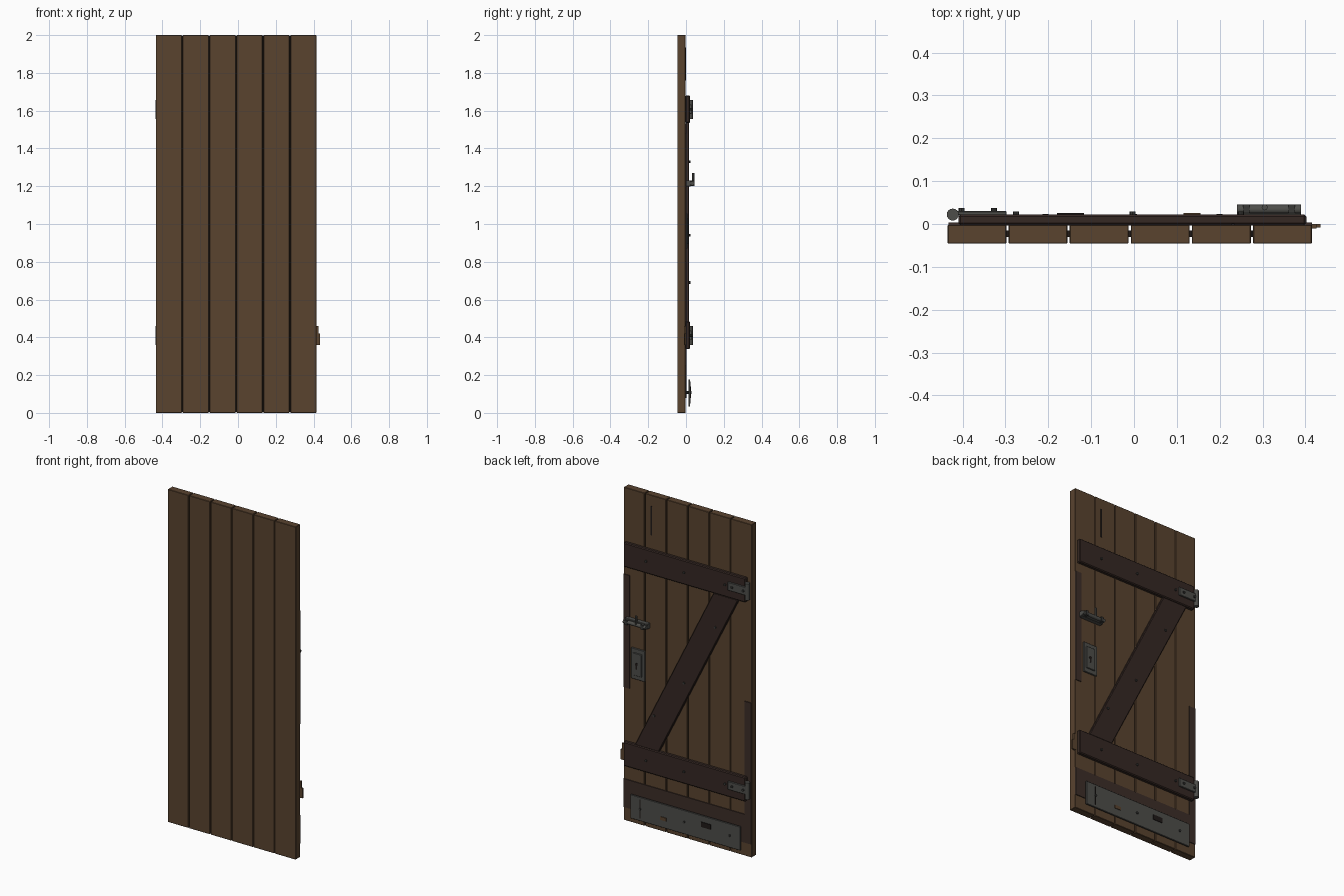
import bpy
import bmesh
from math import pi
from mathutils import Matrix

cube = bpy.data.objects.get("Cube")
if cube:
    bpy.data.objects.remove(cube, do_unlink=True)


def material(name, rgb):
    m = bpy.data.materials.new(name)
    m.use_nodes = True
    m.diffuse_color = (*rgb, 1)
    bsdf = m.node_tree.nodes["Principled BSDF"]
    bsdf.inputs["Base Color"].default_value = (*rgb, 1)
    bsdf.inputs["Roughness"].default_value = 0.8
    return m


WOOD = material("brown wood", (0.10, 0.056, 0.028))
DARK = material("dark brown wood", (0.036, 0.021, 0.017))
STAIN = material("stained wood", (0.045, 0.027, 0.021))
IRON = material("grey iron", (0.075, 0.075, 0.068))
STUD = material("dark iron", (0.04, 0.04, 0.037))
BLACK = material("black recess", (0.014, 0.010, 0.009))


def finish(bm, name, mat, bevel=0):
    bmesh.ops.recalc_face_normals(bm, faces=bm.faces)
    mesh = bpy.data.meshes.new(name)
    bm.to_mesh(mesh)
    bm.free()
    mesh.materials.append(mat)
    ob = bpy.data.objects.new(name, mesh)
    bpy.context.collection.objects.link(ob)
    if bevel:
        mod = ob.modifiers.new("edge", "BEVEL")
        mod.width = bevel
        mod.segments = 1
    return ob


def box(name, mat, x, y, z, bevel=0):
    """Box from (low, high) pairs on each axis."""
    bm = bmesh.new()
    bmesh.ops.create_cube(bm, size=1)
    for v in bm.verts:
        v.co = [r[0] if c < 0 else r[1] for c, r in zip(v.co, (x, y, z))]
    return finish(bm, name, mat, bevel)


def rod(name, mat, centre, radius, length, axis, sides=12):
    """Cylinder along the named axis."""
    turn = {"x": Matrix.Rotation(pi / 2, 4, "Y"),
            "y": Matrix.Rotation(pi / 2, 4, "X"),
            "z": Matrix.Identity(4)}[axis]
    bm = bmesh.new()
    bmesh.ops.create_cone(bm, cap_ends=True, segments=sides, radius1=radius,
                          radius2=radius, depth=length,
                          matrix=Matrix.Translation(centre) @ turn)
    ob = finish(bm, name, mat)
    for p in ob.data.polygons:
        p.use_smooth = len(p.vertices) == 4
    for e in ob.data.edges:
        e.use_edge_sharp = False
    ob.data.set_sharp_from_angle(angle=pi / 5)
    return ob


def stud(name, x, z, y0, y1, radius=0.007):
    rod(name, STUD, (x, (y0 + y1) / 2, z), radius, y1 - y0, "y", 8)


LEFT, RIGHT = 0.415, -0.435

# Six upright boards with dark cores in the gaps
PITCH = 0.1425
for i in range(6):
    x = RIGHT + i * PITCH
    box(f"board_{i + 1}", WOOD, (x, x + 0.1375), (-0.046, -0.002), (0, 2), 0.002)
    if i:
        box(f"gap_core_{i}", BLACK, (x - 0.006, x + 0.001),
            (-0.03, -0.015), (0.004, 1.996))

# Horizontal ledges, studs and hinges
for label, z in (("lower", 0.41), ("upper", 1.607)):
    box(f"{label}_ledge", DARK, (-0.41, 0.402), (-0.003, 0.022),
        (z - 0.073, z + 0.073), 0.005)
    for n, x in enumerate((-0.275, -0.003, 0.25)):
        stud(f"{label}_ledge_stud_{n + 1}", x, z, 0.018, 0.029)
    box(f"{label}_hinge_leaf", IRON, (-0.415, -0.297), (0.02, 0.03),
        (z - 0.025, z + 0.025), 0.002)
    rod(f"{label}_hinge_barrel", IRON, (-0.423, 0.022, z), 0.014, 0.1, "z", 16)
    for n, x in enumerate((-0.402, -0.327)):
        stud(f"{label}_hinge_stud_{n + 1}", x, z, 0.028, 0.037)

# Diagonal brace with level ends
bm = bmesh.new()
outline = ((-0.36, 1.535), (-0.195, 1.535), (0.33, 0.48), (0.17, 0.48))
face = bm.faces.new([bm.verts.new((x, -0.002, z)) for x, z in outline])
side = bmesh.ops.extrude_face_region(bm, geom=[face])["geom"]
for v in side:
    if isinstance(v, bmesh.types.BMVert):
        v.co.y = 0.017
finish(bm, "diagonal_brace", DARK, 0.004)
for n, (x, z) in enumerate(((-0.207, 1.33), (0, 0.94), (0.2, 0.69))):
    stud(f"brace_stud_{n + 1}", x, z, 0.014, 0.023)

# Thin stained strips on the back
box("latch_side_strip", STAIN, (0.375, LEFT), (-0.003, 0.003), (0.80, 1.48))
box("hinge_side_strip", STAIN, (RIGHT + 0.002, -0.39), (-0.003, 0.003), (0.25, 0.93))
box("bottom_strip", STAIN, (RIGHT + 0.002, LEFT), (-0.003, 0.003), (0.08, 0.25))
box("upper_crack", BLACK, (0.227, 0.234), (-0.003, 0.001), (1.76, 1.935))

# Kick plate with studs and worn patches
box("kick_plate", IRON, (-0.375, 0.355), (0.012, 0.022), (0.035, 0.178), 0.002)
for n, x in enumerate((-0.305, -0.003, 0.29)):
    stud(f"kick_plate_stud_{n + 1}", x, 0.108, 0, 0.028)
box("kick_plate_dark_patch", BLACK, (-0.18, -0.117), (0.02, 0.026), (0.11, 0.14))
box("kick_plate_rust_patch", WOOD, (0.115, 0.155), (0.02, 0.026), (0.08, 0.10))
box("kick_plate_scratch", BLACK, (0.287, 0.293), (0.02, 0.023), (0.05, 0.165))

# Sliding bolt with upright handle
BOLT_Z = 1.215
box("bolt_plate", IRON, (0.24, 0.39), (-0.002, 0.026),
    (BOLT_Z - 0.016, BOLT_Z + 0.016), 0.002)
rod("bolt_bar", IRON, (0.315, 0.034, BOLT_Z), 0.011, 0.15, "x")
rod("bolt_handle", IRON, (0.305, 0.039, BOLT_Z + 0.027), 0.007, 0.056, "z", 8)
for n, x in enumerate((0.262, 0.368)):
    box(f"bolt_guide_{n + 1}", STUD, (x - 0.008, x + 0.008), (0.02, 0.046),
        (BOLT_Z - 0.014, BOLT_Z + 0.014))

# Lock plate with raised centre and keyhole
box("lock_plate", IRON, (0.268, 0.36), (-0.002, 0.008), (0.87, 1.055), 0.002)
box("lock_cover", IRON, (0.286, 0.345), (0.006, 0.014), (0.895, 1.03), 0.002)
rod("keyhole_top", BLACK, (0.32, 0.0145, 0.965), 0.009, 0.003, "y")
box("keyhole_slot", BLACK, (0.316, 0.324), (0.013, 0.016), (0.935, 0.965))

# Stop on the latch edge
box("edge_stop", WOOD, (0.41, 0.426), (-0.01, 0), (0.36, 0.46))
box("edge_stop_lip", WOOD, (0.424, 0.435), (-0.008, 0), (0.36, 0.42))
